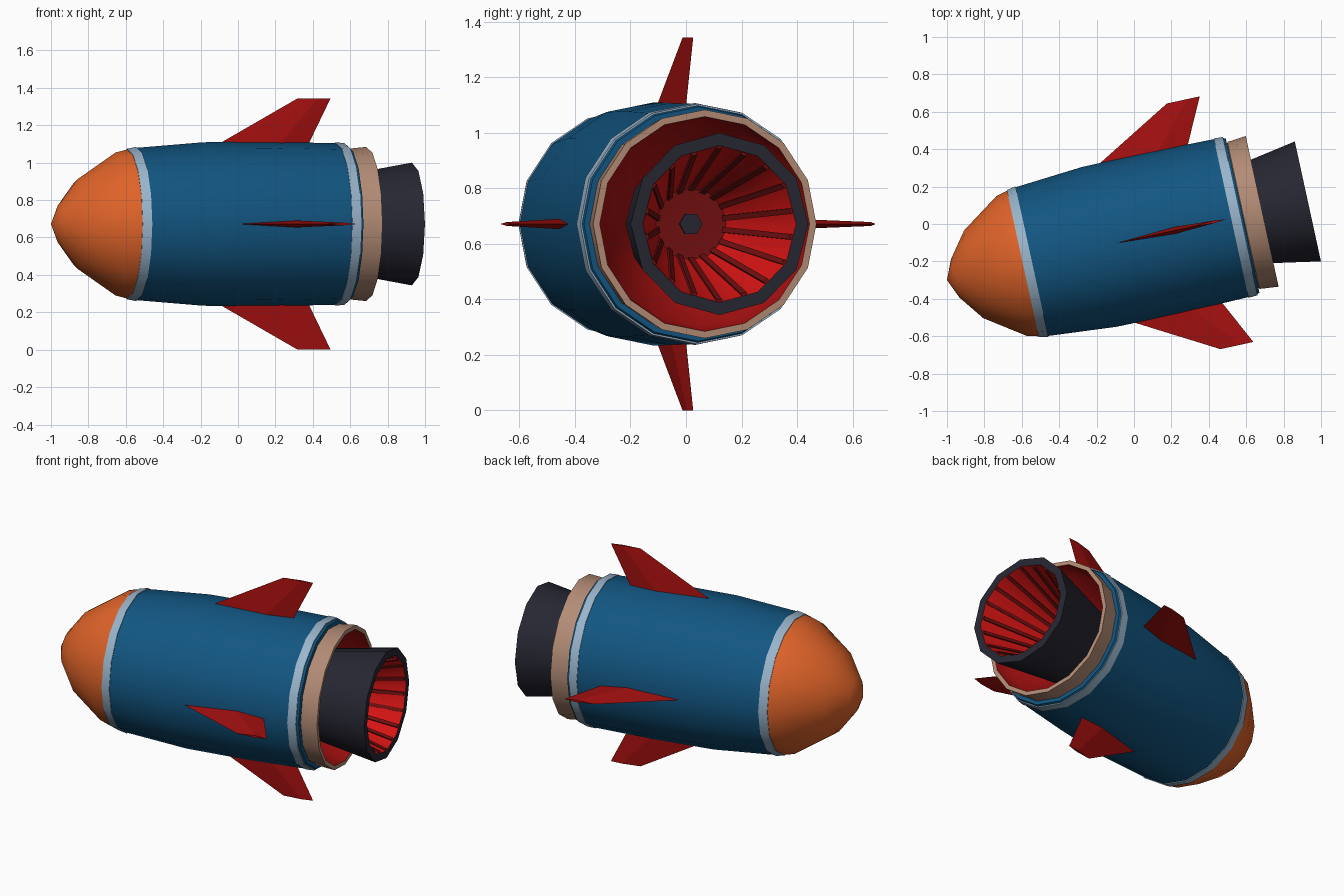
import bpy, bmesh, math
from mathutils import Matrix, Vector

if "Cube" in bpy.data.objects:
    bpy.data.objects.remove(bpy.data.objects["Cube"])

# Axis frame: local x runs from the nose tip to the nozzle, yawed about z
FRAME = Matrix.Translation((-1.0, -0.30, 0.672)) @ Matrix.Rotation(math.radians(12.3), 4, 'Z')


def material(name, rgb):
    m = bpy.data.materials.new(name)
    m.diffuse_color = (*rgb, 1)
    m.use_nodes = True
    m.node_tree.nodes["Principled BSDF"].inputs["Base Color"].default_value = m.diffuse_color
    return m


ORANGE = material("orange", (0.74, 0.125, 0.022))
BLUE = material("blue", (0.006, 0.092, 0.22))
PALE = material("pale blue grey", (0.32, 0.46, 0.60))
TAN = material("tan", (0.45, 0.26, 0.18))
DARK = material("charcoal", (0.02, 0.02, 0.033))
FIN_RED = material("deep red", (0.38, 0.005, 0.005))
RED = material("bright red", (0.70, 0.007, 0.007))
RIB_RED = material("dark red", (0.17, 0.005, 0.005))


def finish(bm, name, mat, smooth):
    bm.transform(FRAME)
    me = bpy.data.meshes.new(name)
    bm.to_mesh(me)
    bm.free()
    me.materials.append(mat)
    ob = bpy.data.objects.new(name, me)
    bpy.context.collection.objects.link(ob)
    if smooth:
        bpy.ops.object.select_all(action='DESELECT')
        ob.select_set(True)
        bpy.context.view_layer.objects.active = ob
        bpy.ops.object.shade_smooth_by_angle(angle=math.radians(35))
    return ob


def lathe(name, profile, mat, sides=16):
    """Revolve (distance along axis, radius); forward profiles face outward."""
    bm = bmesh.new()
    rings = []
    for s, r in profile:
        rings.append([bm.verts.new((s, r * math.cos(a), r * math.sin(a)))
                      for a in (2 * math.pi * j / sides for j in range(sides))])
    for a, b in zip(rings, rings[1:]):
        for j in range(sides):
            k = (j + 1) % sides
            bm.faces.new((a[j], a[k], b[k], b[j]))
    bmesh.ops.remove_doubles(bm, verts=bm.verts, dist=1e-5)
    return finish(bm, name, mat, True)


def solids(name, point_sets, mat):
    """One object made of several convex solids."""
    bm = bmesh.new()
    for pts in point_sets:
        vs = [bm.verts.new(p) for p in pts]
        bmesh.ops.convex_hull(bm, input=vs)
    bmesh.ops.recalc_face_normals(bm, faces=bm.faces)
    return finish(bm, name, mat, False)


def polar(s, r, t, angle):
    """Point at axis distance s, radius r, sideways offset t."""
    c, n = math.cos(angle), math.sin(angle)
    return Vector((s, r * c - t * n, r * n + t * c))


# Hull sections
lathe("nose_cone", [(0, 0), (.045, .105), (.146, .24), (.353, .382), (.415, .398)], ORANGE)
lathe("front_band", [(.415, .398), (.415, .402), (.465, .412), (.465, .406)], PALE)
lathe("main_body", [(.465, .407), (.834, .437), (1.2, .439), (1.555, .432)], BLUE)
lathe("rear_band", [(1.555, .432), (1.555, .436), (1.605, .433), (1.605, .425)], PALE)
lathe("body_tail", [(1.605, .427), (1.618, .422), (1.618, .385)], BLUE)
lathe("tail_ring", [(1.615, .38), (1.622, .402), (1.725, .412), (1.725, .387)], TAN)
lathe("tail_lining", [(1.725, .387), (1.62, .365), (1.47, .22)], FIN_RED)

# Engine nozzle, red inside with a dark core
lathe("nozzle", [(1.46, .235), (1.975, .328), (1.975, .283)], DARK, 12)
lathe("nozzle_inside", [(1.975, .283), (1.49, .13)], RED, 12)
lathe("nozzle_back", [(1.49, .13), (1.48, 0)], RIB_RED, 12)
lathe("nozzle_core", [(1.47, .042), (1.495, .042), (1.495, 0)], DARK, 6)

# Ribs along the inside of the nozzle
COUNT = 18
ribs = []
for k in range(COUNT):
    a = 2 * math.pi * (k + .5) / COUNT
    # wall radius is smaller on the flats of the twelve-sided cone
    off = (a + math.pi / 12) % (math.pi / 6) - math.pi / 12
    flat = math.cos(math.pi / 12) / math.cos(math.pi / 12 - abs(off))
    ribs.append([polar(s, r * flat + d, t, a) for s, r in ((1.495, .13), (1.97, .281))
                 for d in (-.009, .004) for t in (-.010, .010)])
solids("nozzle_ribs", ribs, RIB_RED)

# Four swept fins with a diamond section
FIN = [(.868, .40, 0), (1.22, .40, .02), (1.22, .40, -.02), (1.396, .40, 0),
       (1.35, .672, 0), (1.46, .672, .007), (1.46, .672, -.007), (1.53, .672, 0)]
for i, name in enumerate(("left_fin", "top_fin", "right_fin", "bottom_fin")):
    solids(name, [[polar(s, r, t, i * math.pi / 2) for s, r, t in FIN]], FIN_RED)
